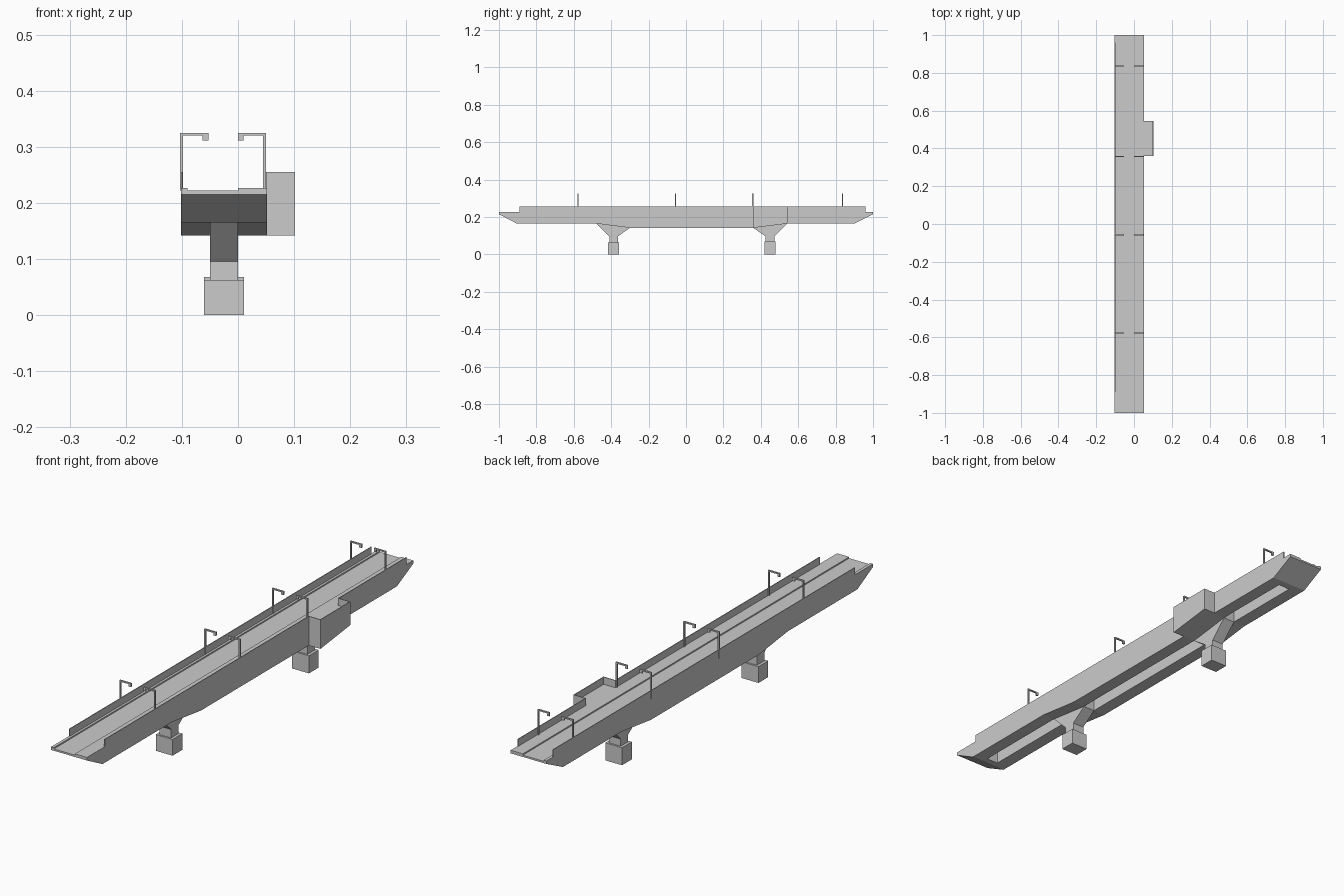
import bpy, bmesh

if "Cube" in bpy.data.objects:
    bpy.data.objects.remove(bpy.data.objects["Cube"])


def prism(name, profile, x0, x1):
    """Extrude a closed (y, z) side profile from x0 to x1."""
    bm = bmesh.new()
    face = bm.faces.new([bm.verts.new((x0, y, z)) for y, z in profile])
    ext = bmesh.ops.extrude_face_region(bm, geom=[face])
    moved = [v for v in ext["geom"] if isinstance(v, bmesh.types.BMVert)]
    bmesh.ops.translate(bm, verts=moved, vec=(x1 - x0, 0, 0))
    bmesh.ops.recalc_face_normals(bm, faces=bm.faces)
    me = bpy.data.meshes.new(name)
    bm.to_mesh(me)
    bm.free()
    ob = bpy.data.objects.new(name, me)
    bpy.context.collection.objects.link(ob)
    return ob


def box(name, x, y, z):
    return prism(name, [(y[0], z[0]), (y[1], z[0]), (y[1], z[1]), (y[0], z[1])], *x)


LEFT, RIGHT, BAY = -0.102, 0.052, 0.102   # outer faces of deck and bay
ROAD, WALK, RAIL = 0.222, 0.227, 0.255    # road, walkway and wall tops
LOW, HIGH = 0.142, 0.165                  # underside levels
T = 0.003                                 # wall thickness

# Bridge deck with deeper middle span and sloped ends
deck = prism("deck", [(-1, ROAD), (-1, 0.215), (-0.905, HIGH), (-0.48, HIGH),
                      (-0.30, LOW), (0.36, LOW), (0.54, HIGH), (0.90, HIGH),
                      (1, 0.215), (1, ROAD)], LEFT, RIGHT)

# Channel cut into the underside
cutter = box("channel_cutter", (-0.05, 0), (-0.88, 0.87), (0.1, 0.214))
cutter.hide_render = True
mod = deck.modifiers.new("channel", 'BOOLEAN')
mod.operation, mod.solver, mod.object = 'DIFFERENCE', 'EXACT', cutter
bpy.context.view_layer.objects.active = deck
bpy.ops.object.modifier_apply(modifier=mod.name)
bpy.data.objects.remove(cutter)

# Narrow curb and wide walkway along the road
box("left_curb", (LEFT, -0.09), (-1, 1), (ROAD, WALK))
box("right_walkway", (0, RIGHT), (-1, 1), (ROAD, WALK))

# Side bay following the sloped underside
prism("side_bay", [(0.36, LOW), (0.545, HIGH), (0.545, WALK), (0.36, WALK)], RIGHT, BAY)

# Side walls; the right one steps out around the bay
walls = [("left_wall", (LEFT, LEFT + T), (-0.89, 0.96)),
         ("right_wall_front", (RIGHT - T, RIGHT), (-0.89, 0.36 + T)),
         ("right_wall_back", (RIGHT - T, RIGHT), (0.545 - T, 0.96)),
         ("bay_wall_front", (RIGHT, BAY), (0.36, 0.36 + T)),
         ("bay_wall_back", (RIGHT, BAY), (0.545 - T, 0.545)),
         ("bay_wall_side", (BAY - T, BAY), (0.36 + T, 0.545 - T))]
for name, x, y in walls:
    box(name, x, y, (WALK, RAIL))

# Flared piers standing on square footings
for tag, c, y0, z0, y1, z1, foot in (("front", -0.387, -0.48, HIGH, -0.30, LOW, 0.063),
                                     ("back", 0.449, 0.36, LOW, 0.54, HIGH, 0.068)):
    w = 0.023
    prism(tag + "_pier", [(c - w, foot), (c + w, foot), (c + w, 0.096), (y1, z1),
                          (y1, 0.214), (y0, 0.214), (y0, z0), (c - w, 0.096)], -0.05, 0)
    box(tag + "_footing", (-0.061, 0.011), (c - 0.03, c + 0.03), (0, foot))

# Street lamps in facing pairs: post, arm and hanging head
for i, y in enumerate((-0.577, -0.057, 0.357, 0.836)):
    ys = (y - 0.003, y + 0.003)
    for side, x, d in (("left", -0.103, 1), ("right", 0.050, -1)):
        for part, a, b, z in (("post", 0, 0.005, (ROAD, 0.320)),
                              ("arm", 0, 0.050, (0.320, 0.325)),
                              ("head", 0.040, 0.050, (0.311, 0.320))):
            box(f"lamp_{part}_{side}_{i + 1}", (x + d * a, x + d * b), ys, z)
